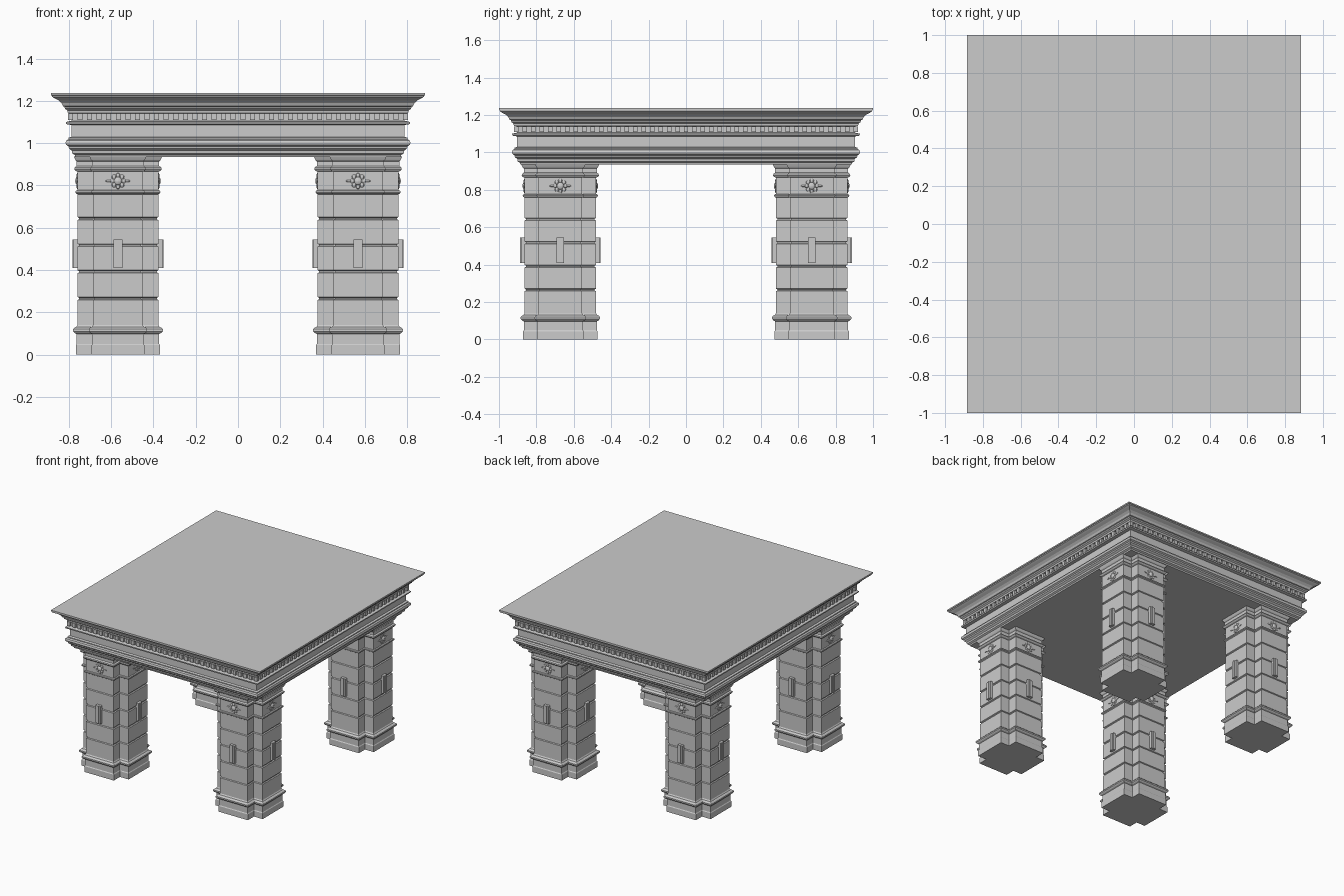
import bpy, bmesh
from math import sin, cos, pi
from mathutils import Matrix, Vector

if "Cube" in bpy.data.objects:
    bpy.data.objects.remove(bpy.data.objects["Cube"])

HX, HY = 0.885, 1.0        # half size of the top slab
PX, PY = 0.568, 0.672      # pier centres
H, ARM = 0.191, 0.117      # pier half width, half width of each projecting face


def finish(name, bm):
    bmesh.ops.recalc_face_normals(bm, faces=bm.faces)
    me = bpy.data.meshes.new(name)
    bm.to_mesh(me)
    bm.free()
    ob = bpy.data.objects.new(name, me)
    bpy.context.collection.objects.link(ob)
    return ob


def loft(name, outline, profile):
    """Stack an outline at every (offset, z) of a moulding profile and cap the ends."""
    bm = bmesh.new()
    rings = [[bm.verts.new((x, y, z)) for x, y in outline(o)] for o, z in profile]
    n = len(rings[0])
    for a, b in zip(rings, rings[1:]):
        for i in range(n):
            j = (i + 1) % n
            bm.faces.new((a[i], a[j], b[j], b[i]))
    bm.faces.new(rings[0][::-1])
    bm.faces.new(rings[-1])
    return finish(name, bm)


def add_box(bm, centre, size):
    m = Matrix.Translation(centre) @ Matrix.Diagonal((*size, 1))
    bmesh.ops.create_cube(bm, size=1, matrix=m)


def rect(o):
    x, y = HX + o, HY + o
    return [(-x, -y), (x, -y), (x, y), (-x, y)]


def cross(o):
    h, a = H + o, ARM + o
    return [(-a, -h), (a, -h), (a, -a), (h, -a), (h, a), (a, a),
            (a, h), (-a, h), (-a, a), (-h, a), (-h, -a), (-a, -a)]


# Entablature: architrave, plain frieze and flaring cornice
loft("entablature", rect, [
    (-.115, .935), (-.112, .945), (-.100, .952), (-.098, .965), (-.085, .975),
    (-.083, .985), (-.072, .992), (-.069, 1.002), (-.072, 1.012), (-.082, 1.018),
    (-.082, 1.025), (-.096, 1.030), (-.096, 1.086), (-.072, 1.090), (-.070, 1.100),
    (-.096, 1.106), (-.096, 1.140), (-.080, 1.142), (-.078, 1.155), (-.066, 1.163),
    (-.064, 1.172), (-.057, 1.175), (-.050, 1.190), (-.036, 1.203), (-.018, 1.212),
    (-.006, 1.219), (-.004, 1.226), (0, 1.227), (0, 1.237)])

# Dentil row under the cornice
bm = bmesh.new()
ex, ey = HX - .092, HY - .092
for s in (-1, 1):
    for i in range(36):
        add_box(bm, (-ex + 2 * ex * i / 35, s * ey, 1.125), (.024, .024, .03))
    for i in range(1, 40):
        add_box(bm, (s * ex, -ey + 2 * ey * i / 40, 1.125), (.024, .024, .03))
finish("dentils", bm)

# Pier profile: plinth, torus, jointed shaft, neck band and capital
profile = [(.008, 0), (.008, .044), (.004, .050), (.004, .097), (.014, .102),
           (.021, .110), (.021, .120), (.014, .128), (.006, .131), (0, .140)]
for z in (.265, .392, .517, .643):
    profile += [(0, z - .007), (-.007, z - .003), (-.007, z + .003), (0, z + .007)]
profile += [(0, .758), (.008, .763), (.010, .769), (.008, .775), (0, .778),
            (0, .865), (.010, .869), (.016, .877), (.014, .885), (.004, .892),
            (.004, .914), (.010, .920), (.014, .928), (.018, .937)]


def pier_ornaments():
    """One bracket bar and one rosette on each of the four faces."""
    bars, ros = bmesh.new(), bmesh.new()
    for k in range(4):
        b, r = bmesh.new(), bmesh.new()
        # Bar with a raised central strip
        add_box(b, (0, -H - .006, .477), (.042, .026, .135))
        add_box(b, (0, -H - .012, .477), (.014, .024, .135))
        # Rosette: boss, eight petals and side leaves
        c = Vector((0, -H, .821))
        bmesh.ops.create_uvsphere(r, u_segments=12, v_segments=8, radius=.019,
                                  matrix=Matrix.Translation(c) @ Matrix.Diagonal((1, .6, 1, 1)))
        for i in range(8):
            a = i * pi / 4
            d = Vector((cos(a), 0, sin(a)))
            bmesh.ops.create_uvsphere(
                r, u_segments=8, v_segments=6, radius=.011,
                matrix=Matrix.Translation(c + d * .027) @ Matrix.Diagonal((1, .5, 1, 1)))
        for s in (-1, 1):
            bmesh.ops.create_uvsphere(
                r, u_segments=8, v_segments=6, radius=.010,
                matrix=Matrix.Translation(c + Vector((s * .044, 0, 0))) @ Matrix.Diagonal((1.5, .5, .5, 1)))
        for src, dst in ((b, bars), (r, ros)):
            src.transform(Matrix.Rotation(k * pi / 2, 4, 'Z'))
            tmp = bpy.data.meshes.new("tmp")
            src.to_mesh(tmp)
            src.free()
            dst.from_mesh(tmp)
            bpy.data.meshes.remove(tmp)
    return finish("pier_bars", bars), finish("pier_rosettes", ros)


# Four identical piers
parts = [loft("pier", cross, profile), *pier_ornaments()]
corners = [("front_left", -1, -1), ("front_right", 1, -1),
           ("back_left", -1, 1), ("back_right", 1, 1)]
for n, (label, sx, sy) in enumerate(corners):
    for part in parts:
        ob = part if n == 3 else part.copy()
        if n < 3:
            bpy.context.collection.objects.link(ob)
        ob.name = f"{label}_{part.name.split('.')[0]}"
        ob.location = (sx * PX, sy * PY, 0)
